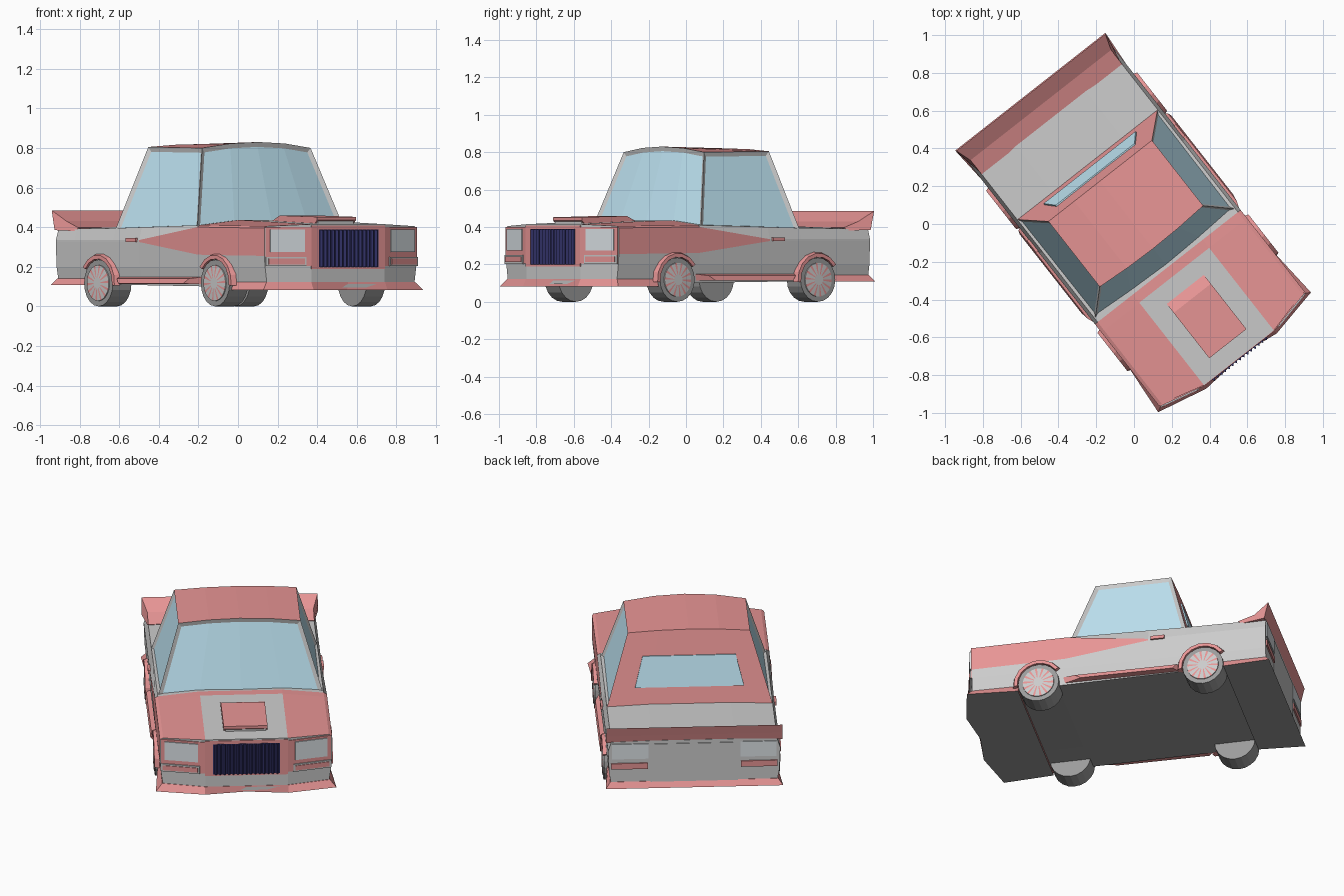
import bpy, bmesh, math
from mathutils import Vector

if "Cube" in bpy.data.objects:
    bpy.data.objects.remove(bpy.data.objects["Cube"])

TURN = math.radians(38.1)          # the car stands diagonally on the grid


def material(name, c):
    m = bpy.data.materials.new(name)
    m.diffuse_color = (*c, 1)
    m.use_nodes = True
    m.node_tree.nodes["Principled BSDF"].inputs["Base Color"].default_value = m.diffuse_color
    return m


RED = material("red_paint", (0.80, 0.30, 0.30))
GREY = material("grey_paint", (0.75, 0.75, 0.75))
DARK = material("dark_rubber", (0.33, 0.33, 0.33))
GLASS = material("window_glass", (0.52, 0.78, 0.90))
LAMP = material("lamp_glass", (0.72, 0.77, 0.80))
NAVY = material("navy_grille", (0.03, 0.03, 0.13))


# Points are (side, forward, up); forward is -y before the turn
def finish(name, bm, mats, mirror=False):
    bmesh.ops.recalc_face_normals(bm, faces=bm.faces)
    me = bpy.data.meshes.new(name)
    bm.to_mesh(me)
    bm.free()
    for m in mats:
        me.materials.append(m)
    ob = bpy.data.objects.new(name, me)
    bpy.context.collection.objects.link(ob)
    ob.rotation_euler.z = TURN
    if mirror:
        ob.modifiers.new("mirror", 'MIRROR')
    return ob


def verts(bm, pts):
    return [bm.verts.new((x, -f, z)) for x, f, z in pts]


def prism(name, a, b, mat, mirror=False, end=None):
    """Solid between two matching rings; end = material of the second cap."""
    bm = bmesh.new()
    va, vb = verts(bm, a), verts(bm, b)
    n = len(a)
    bm.faces.new(va)
    bm.faces.new(vb).material_index = 1 if end else 0
    for i in range(n):
        j = (i + 1) % n
        bm.faces.new((va[i], va[j], vb[j], vb[i]))
    return finish(name, bm, [mat] + ([end] if end else []), mirror)


def panel(name, a, b, z0, z1, d, mat, mirror=True):
    """Upright slab on the plan line a-b, standing out by d."""
    t = Vector(b) - Vector(a)
    n = Vector((t.y, -t.x)).normalized()
    if n.dot(Vector(a) + Vector(b)) < 0:
        n = -n
    def ring(k):
        p, q = Vector(a) + n * k, Vector(b) + n * k
        return [(*p, z0), (*q, z0), (*q, z1), (*p, z1)]
    return prism(name, ring(-0.01), ring(d), mat, mirror)


# Body: lofted stations (forward, crease low, crease high, side top, centre top)
stations = [(-0.866, 0.325, 0.335, 0.39, 0.395), (-0.71, 0.325, 0.335, 0.392, 0.40),
            (-0.40, 0.325, 0.335, 0.395, 0.405), (-0.185, 0.325, 0.335, 0.40, 0.41),
            (0.29, 0.262, 0.400, 0.41, 0.435), (0.345, 0.26, 0.400, 0.41, 0.435),
            (0.84, 0.255, 0.395, 0.405, 0.415)]
bm = bmesh.new()
rings = []
for k, (f, a, b, t, c) in enumerate(stations):
    nose = 0.90 if k == len(stations) - 1 else f
    zb = 0.105 - 0.012 * f
    half = [(0.235, nose, zb), (0.47, f, zb), (0.485, f, 0.2), (0.49, f, a),
            (0.49, f, b), (0.472, f, t), (0.235, nose, c)]
    rings.append(verts(bm, half + [(-x, y, z) for x, y, z in reversed(half)]))
for k in range(len(rings) - 1):
    for i in range(14):
        j = (i + 1) % 14
        face = bm.faces.new((rings[k][i], rings[k][j], rings[k + 1][j], rings[k + 1][i]))
        s = min(i, 12 - i) if i < 13 else -1
        if s in (-1, 0):
            face.material_index = 2
        elif (s == 3 and k >= 3) or (s in (4, 5) and k >= 4) or (s == 6 and k == 4):
            face.material_index = 1
bm.faces.new(rings[0])
r = rings[-1]
for cap in (r[:7], r[7:], [r[0], r[6], r[7], r[13]]):
    bm.faces.new(cap)
finish("body", bm, [GREY, RED, DARK])

# Cabin with inset windows and a red roof and back
cols = [-1, -0.5, 0, 0.5, 1]
bulge = [0, 0.75, 1, 0.75, 0]
bm = bmesh.new()
def row(w, f, df, z, dz):
    return verts(bm, [(w * c, f + df * q, z + dz * q) for c, q in zip(cols, bulge)])
fb, ft = row(0.468, 0.265, 0.02, 0.405, 0.028), row(0.348, 0.15, 0.015, 0.80, 0.03)
rt, rb = row(0.348, -0.29, 0, 0.805, 0.015), row(0.472, -0.40, 0, 0.39, 0.01)
def strip(a, b, mi):
    out = []
    for i in range(4):
        fc = bm.faces.new((a[i], a[i + 1], b[i + 1], b[i]))
        fc.material_index = mi
        out.append(fc)
    return out
shield = strip(fb, ft, 2)
strip(ft, rt, 1)
strip(rt, rb, 1)
sides = [bm.faces.new((fb[e], ft[e], rt[e], rb[e])) for e in (0, 4)]
bmesh.ops.recalc_face_normals(bm, faces=bm.faces)
for group in (shield, sides[:1], sides[1:]):
    for fc in group:
        fc.material_index = 0
    bmesh.ops.inset_region(bm, faces=group, thickness=0.022, depth=-0.012, use_even_offset=True)
    for fc in group:
        fc.material_index = 2
finish("cabin", bm, [GREY, RED, GLASS])

# Rear window
quad = [(-0.31, -0.376, 0.50), (0.31, -0.376, 0.50), (0.265, -0.329, 0.675), (-0.265, -0.329, 0.675)]
prism("rear_window", [(x, f + 0.02, z) for x, f, z in quad],
      [(x, f - 0.005, z + 0.001) for x, f, z in quad], GLASS)

# Hood scoop: red lid over a grey mouth
prof = [(0.44, 0.42), (0.44, 0.432), (0.50, 0.459), (0.805, 0.452), (0.805, 0.435), (0.78, 0.41)]
prism("hood_scoop", *[[(x, f, z) for f, z in prof] for x in (-0.125, 0.125)], RED)
panel("scoop_mouth", (-0.115, 0.792), (0.115, 0.792), 0.41, 0.437, 0.008, GREY, False)

# Rear spoiler wedge
prof = [(-0.705, 0.398), (-0.80, 0.43), (-0.885, 0.485), (-0.872, 0.43), (-0.862, 0.385), (-0.72, 0.38)]
prism("spoiler", *[[(x * (1 + 0.06 * (f < -0.8)), f, z) for f, z in prof] for x in (-0.473, 0.473)], RED)

# Nose: red panels, headlights, framed markers
def nose(x):
    return (x, 0.90 + (x - 0.235) * (0.84 - 0.90) / 0.255)
panel("nose_side_panel", nose(0.235), nose(0.484), 0.205, 0.400, 0.004, RED)
panel("nose_centre_panel", (-0.236, 0.90), (0.236, 0.90), 0.19, 0.408, 0.004, RED, False)
panel("headlight", nose(0.275), nose(0.462), 0.275, 0.388, 0.010, LAMP)
panel("marker_frame", nose(0.265), nose(0.484), 0.203, 0.250, 0.010, GREY)
panel("marker_lamp", nose(0.275), nose(0.472), 0.212, 0.241, 0.014, RED)

# Grille with upright fins
panel("grille_back", (-0.19, 0.90), (0.19, 0.90), 0.20, 0.388, 0.006, NAVY, False)
for i in range(15):
    x = -0.175 + i * 0.025
    fin = [(x - 0.009, 0.905), (x, 0.918), (x + 0.009, 0.905)]
    prism("grille_fin", *[[(*p, z) for p in fin] for z in (0.20, 0.386)], NAVY)

# Tail lamps, red strips, plate panel
panel("tail_lamp", (0.262, -0.866), (0.468, -0.866), 0.285, 0.378, 0.006, LAMP)
panel("tail_strip", (0.265, -0.866), (0.474, -0.866), 0.222, 0.258, 0.008, RED)
panel("tail_plate", (-0.25, -0.866), (0.25, -0.866), 0.135, 0.375, 0.004, GREY, False)

# Front and rear flared lips, dark underneath
def lip(name, half_top, half_low, zt, zl):
    def ring(half, z):
        return [(x, f, z) for x, f in half] + [(-x, f, z) for x, f in reversed(half) if x > 0]
    prism(name, ring(half_top, zt), ring(half_low, zl), RED, end=DARK)
lip("front_lip", [(0.475, 0.57), (0.477, 0.842), (0.237, 0.902), (0, 0.902)],
    [(0.490, 0.57), (0.514, 0.863), (0.237, 0.922), (0, 0.892)], 0.122, 0.082)
lip("rear_lip", [(0.475, -0.62), (0.478, -0.868), (0, -0.868)],
    [(0.485, -0.62), (0.505, -0.89), (0, -0.89)], 0.142, 0.108)

# Side skirts and door handles
prism("side_skirt", [(0.46, -0.37, 0.112), (0.46, 0.33, 0.112), (0.47, 0.33, 0.15), (0.47, -0.37, 0.15)],
      [(0.51, -0.33, 0.115), (0.51, 0.20, 0.115), (0.503, 0.24, 0.14), (0.503, -0.35, 0.14)], RED, True)
panel("door_handle", (0.489, -0.28), (0.489, -0.20), 0.325, 0.345, 0.012, RED)

# Wheels and arch flares
def circle(x, f, rad, n, z=0.118):
    return [(x, f + rad * math.cos(2 * math.pi * i / n), z + rad * math.sin(2 * math.pi * i / n))
            for i in range(n)]
for label, f in (("front", 0.45), ("rear", -0.505)):
    prism(label + "_tyre", circle(0.38, f, 0.118, 20), circle(0.499, f, 0.118, 20), DARK, True)
    bm = bmesh.new()
    outer, inner = verts(bm, circle(0.504, f, 0.09, 42)), verts(bm, circle(0.508, f, 0.028, 42))
    back = verts(bm, circle(0.49, f, 0.092, 42))
    bm.faces.new(inner)
    for i in range(42):
        j = (i + 1) % 42
        bm.faces.new((outer[i], outer[j], inner[j], inner[i])).material_index = int(i % 3 == 0)
        bm.faces.new((back[i], back[j], outer[j], outer[i]))
    finish(label + "_rim", bm, [GREY, RED], True)
    bm = bmesh.new()
    secs = []
    for i in range(8):
        a = math.radians(-5 + 150 * i / 7)
        secs.append(verts(bm, [(x, f + q * math.cos(a), 0.118 + q * math.sin(a))
                               for q, x in ((0.122, 0.46), (0.122, 0.508), (0.142, 0.508), (0.152, 0.48))]))
    for s, t in zip(secs, secs[1:]):
        for i in range(4):
            j = (i + 1) % 4
            bm.faces.new((s[i], s[j], t[j], t[i]))
    bm.faces.new(secs[0])
    bm.faces.new(secs[-1])
    finish(label + "_arch_flare", bm, [RED], True)
